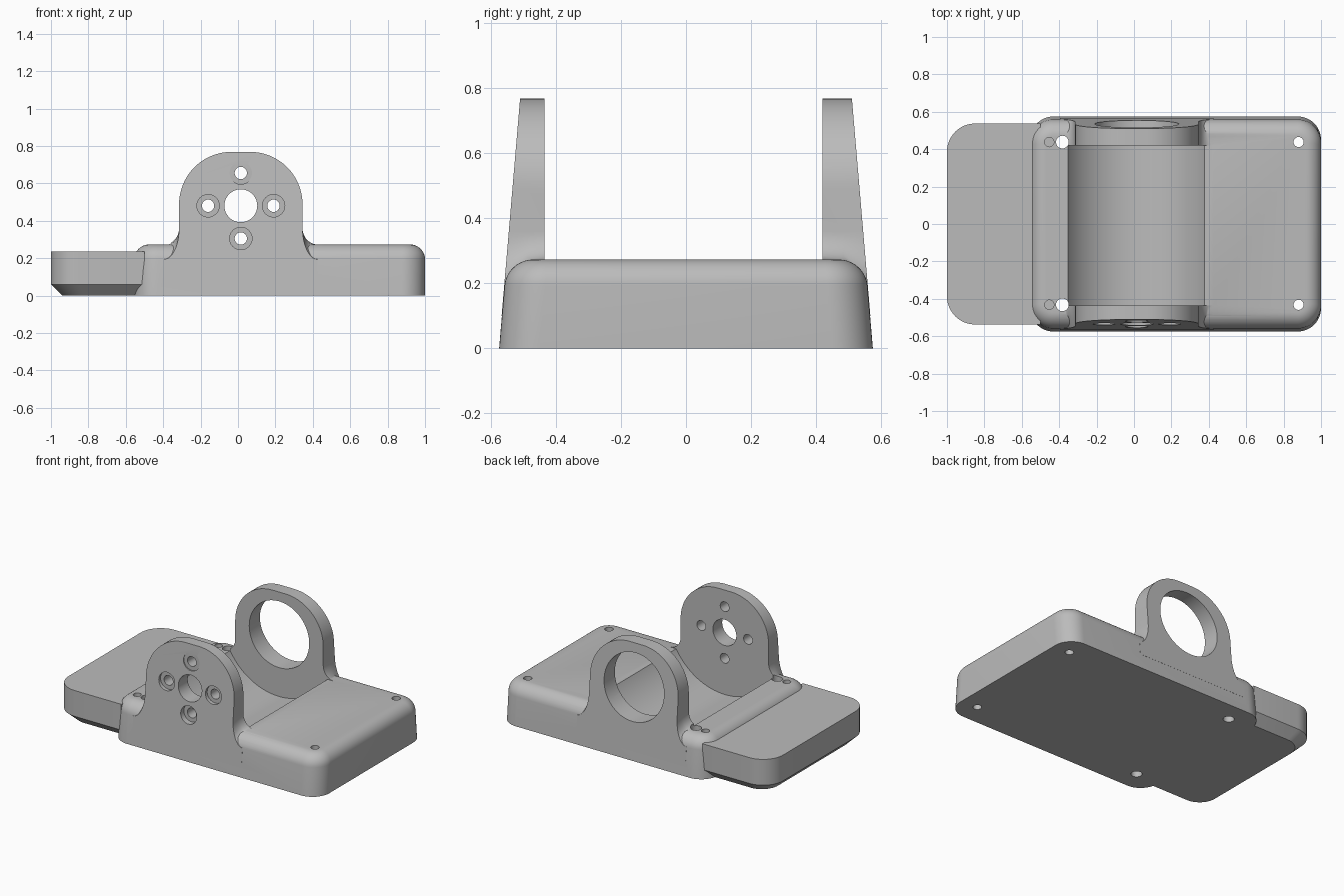
import bpy, bmesh
from math import sin, cos, pi, radians

cube = bpy.data.objects.get("Cube")
if cube:
    bpy.data.objects.remove(cube, do_unlink=True)

grey = bpy.data.materials.new("plain grey")
grey.use_nodes = True
COLOUR = (0.5, 0.5, 0.5, 1)
grey.diffuse_color = COLOUR
grey.node_tree.nodes["Principled BSDF"].inputs["Base Color"].default_value = COLOUR

TOP = 0.273            # top of the base
ROUND = 0.08           # rounding of its upper edge
MID, AXIS = 0.015, 0.48  # x and z of the bearing axis


def half_depth(z):
    """Half depth of the drafted side walls at a height."""
    return 0.575 - 0.085 * z


def arc(cx, cz, rx, rz, start, end, n=12):
    steps = [radians(start + (end - start) * i / n) for i in range(n + 1)]
    return [(cx + rx * cos(a), cz + rz * sin(a)) for a in steps]


def loft(name, rings):
    """Closed solid through rings with equal point counts."""
    bm = bmesh.new()
    loops = [[bm.verts.new(p) for p in ring] for ring in rings]
    for a, b in zip(loops, loops[1:]):
        for i in range(len(a)):
            j = (i + 1) % len(a)
            bm.faces.new((a[i], a[j], b[j], b[i]))
    bm.faces.new(loops[0][::-1])
    bm.faces.new(loops[-1])
    bmesh.ops.recalc_face_normals(bm, faces=bm.faces)
    mesh = bpy.data.meshes.new(name)
    bm.to_mesh(mesh)
    bm.free()
    mesh.materials.append(grey)
    obj = bpy.data.objects.new(name, mesh)
    bpy.context.collection.objects.link(obj)
    return obj


def slab_ring(x0, x1, hy, z, r_left, r_right):
    """Rounded rectangle at height z."""
    pts = []
    for cx, sy, r, start in ((x1 - r_right, 1, r_right, 0), (x0 + r_left, 1, r_left, 90),
                             (x0 + r_left, -1, r_left, 180), (x1 - r_right, -1, r_right, 270)):
        pts += arc(cx, sy * (hy - r), r, r, start, start + 90)
    return [(x, y, z) for x, y in pts]


def boolean(target, tool, operation):
    mod = target.modifiers.new(operation, 'BOOLEAN')
    mod.operation, mod.object, mod.solver = operation, tool, 'EXACT'
    bpy.context.view_layer.objects.active = target
    bpy.ops.object.modifier_apply(modifier=mod.name)
    bpy.data.objects.remove(tool, do_unlink=True)


def drill(target, axis, u, v, r, low, high, n=40):
    """Cut a round hole along y (u, v = x, z) or z (u, v = x, y)."""
    circle = arc(u, v, r, r, 0, 360 - 360 / n, n - 1)
    rings = [[(a, t, b) if axis == 'Y' else (a, b, t) for a, b in circle] for t in (low, high)]
    boolean(target, loft("hole_cutter", rings), 'DIFFERENCE')


# Base with drafted sides and a rounded upper edge
levels = [(0, 0)] + [(TOP - ROUND + ROUND * sin(a), ROUND * (1 - cos(a)))
                     for a in [radians(9 * i) for i in range(11)]]
bracket = loft("bracket_body", [
    slab_ring(-0.555 + inset, 1 - inset, half_depth(z) - inset, z, 0.125 - inset, 0.125 - inset)
    for z, inset in levels])


# Upright lugs with rounded shoulders and flared feet
def lug_profile(foot):
    half, r, top = 0.33, 0.28, 0.768
    flare = 0.36 - foot
    right = [(0.41, 0.1)] + arc(0.41, 0.36, 0.08, flare, 270, 180) + \
        arc(half - r, top - r, r, r, 0, 90, 20)
    return [(MID + x, z) for x, z in right] + [(MID - x, z) for x, z in reversed(right)]


for side, inner in ((-1, 0.435), (1, 0.42)):
    rings = [[(x, side * inner, z) for x, z in lug_profile(TOP)],
             [(x, side * min(0.485, half_depth(z)), z) for x, z in lug_profile(TOP - 0.01)],
             [(x, side * (half_depth(z) + 0.0008), z) for x, z in lug_profile(TOP - ROUND)]]
    boolean(bracket, loft("lug", rings), 'UNION')

# Round trough between the lugs
drill(bracket, 'Y', 0.0125, AXIS, 0.42, -0.435, 0.42, 96)

# Bearing opening at the back, shaft hole and counterbored screw holes at the front
drill(bracket, 'Y', MID, AXIS, 0.225, 0.3, 0.7, 64)
drill(bracket, 'Y', MID, AXIS, 0.088, -0.7, -0.3)
for k in range(4):
    u, v = MID + 0.175 * cos(k * pi / 2), AXIS + 0.175 * sin(k * pi / 2)
    drill(bracket, 'Y', u, v, 0.033, -0.7, -0.3, 32)
    drill(bracket, 'Y', u, v, 0.06, -0.7, -0.516, 32)

# Mounting holes through the base and blind pilot holes beside them
for y in (-0.432, 0.438):
    drill(bracket, 'Z', 0.88, y, 0.027, -0.1, 0.5, 28)
    drill(bracket, 'Z', -0.383, y, 0.034, -0.1, 0.36, 28)
    drill(bracket, 'Z', -0.453, y, 0.025, 0.1, 0.36, 28)

# Side shelf with a chamfered lower edge
shelf = loft("side_shelf", [
    slab_ring(-1 + inset, -0.5, 0.537 - inset, z, 0.15 - inset / 2, 0.001)
    for z, inset in ((0, 0.06), (0.06, 0), (0.235, 0))])

for obj in (bracket, shelf):
    bpy.ops.object.select_all(action='DESELECT')
    obj.select_set(True)
    bpy.context.view_layer.objects.active = obj
    bpy.ops.object.shade_smooth_by_angle(angle=radians(30))
